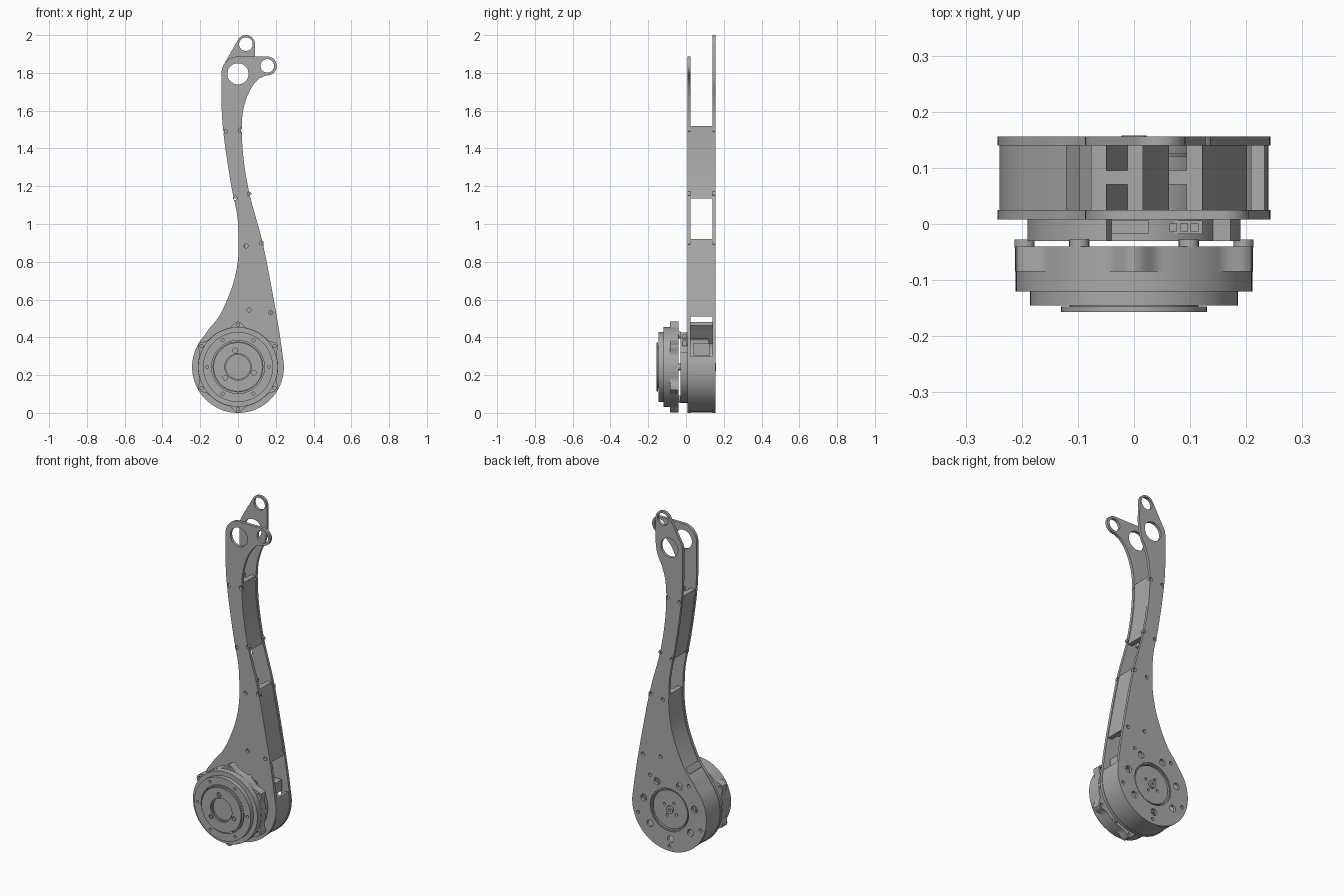
import bpy, bmesh, math
from math import sin, cos, radians

cube = bpy.data.objects.get("Cube")
if cube:
    bpy.data.objects.remove(cube, do_unlink=True)

grey = bpy.data.materials.new("machined grey")
grey.use_nodes = True
grey.diffuse_color = (0.4, 0.4, 0.4, 1)
grey.node_tree.nodes["Principled BSDF"].inputs["Base Color"].default_value = (0.4, 0.4, 0.4, 1)

HUB = (0, 0.243)     # hub axis in x, z
R = 0.243            # hub radius


def arc(c, r, a0, a1, n):
    return [(c[0] + r * cos(radians(a0 + (a1 - a0) * i / n)),
             c[1] + r * sin(radians(a0 + (a1 - a0) * i / n))) for i in range(n + 1)]


def circle(c, r, n=64):
    return arc(c, r, 0, 360, n)[:-1]


def ring_of(r, hole, count, start, n=12):
    return [circle(p, hole, n) for p in arc(HUB, r, start, start + 360, count)[:-1]]


def spline(pts, n=6):
    """Smooth path through the points."""
    p = [pts[0]] + pts + [pts[-1]]
    out = []
    for a, b, c, d in zip(p, p[1:], p[2:], p[3:]):
        for i in range(n):
            t = i / n
            out.append(tuple(0.5 * (2 * b[k] + (c[k] - a[k]) * t
                       + (2 * a[k] - 5 * b[k] + 4 * c[k] - d[k]) * t * t
                       + (3 * b[k] - a[k] - 3 * c[k] + d[k]) * t ** 3) for k in (0, 1)))
    return out + [pts[-1]]


def slab(name, loops, y0, y1):
    """Solid from x-z loops (outline first, then holes) between two depths."""
    cu = bpy.data.curves.new(name, "CURVE")
    cu.dimensions, cu.fill_mode, cu.extrude = "2D", "BOTH", (y1 - y0) / 2
    for loop in loops:
        sp = cu.splines.new("POLY")
        sp.points.add(len(loop) - 1)
        for q, (x, z) in zip(sp.points, loop):
            q.co = (x, z, 0, 1)
        sp.use_cyclic_u = True
    tmp = bpy.data.objects.new(name + " path", cu)
    bpy.context.collection.objects.link(tmp)
    bpy.context.view_layer.update()
    me = bpy.data.meshes.new_from_object(tmp.evaluated_get(bpy.context.evaluated_depsgraph_get()))
    bpy.data.objects.remove(tmp, do_unlink=True)
    bm = bmesh.new()
    bm.from_mesh(me)
    for v in bm.verts:
        x, z, d = v.co
        v.co = (x, (y0 + y1) / 2 - d, z)
    bmesh.ops.remove_doubles(bm, verts=bm.verts, dist=1e-5)
    bmesh.ops.recalc_face_normals(bm, faces=bm.faces)
    bm.to_mesh(me)
    bm.free()
    me.name = name
    me.materials.clear()
    me.materials.append(grey)
    ob = bpy.data.objects.new(name, me)
    bpy.context.collection.objects.link(ob)
    bpy.ops.object.select_all(action="DESELECT")
    ob.select_set(True)
    bpy.context.view_layer.objects.active = ob
    bpy.ops.object.shade_smooth_by_angle(angle=radians(25))
    return ob


def box(name, x0, x1, z0, z1, y0, y1):
    return slab(name, [[(x0, z0), (x1, z0), (x1, z1), (x0, z1)]], y0, y1)


# Side edges of the arm, from the hub upward
left = spline([(-0.186, 0.399), (-0.15, 0.45), (-0.095, 0.52), (-0.03, 0.67), (0, 0.81),
               (0.003, 0.93), (-0.005, 1.05), (-0.037, 1.21), (-0.072, 1.44),
               (-0.086, 1.6), (-0.087, 1.8)])
right = spline([(0.239, 0.285), (0.217, 0.44), (0.18, 0.65), (0.127, 0.915), (0.063, 1.15),
                (0.03, 1.34), (0.02, 1.5), (0.027, 1.6), (0.05, 1.68)])


def x_at(edge, z):
    for (xa, za), (xb, zb) in zip(edge, edge[1:]):
        if za <= z <= zb:
            return xa + (xb - xa) * (z - za) / (zb - za)
    return edge[-1][0]


# Front and back plates with their different upper lugs
PIVOT = (0, 1.8)
front_lug, back_lug = (0.155, 1.837), (0.042, 1.952)
front_head = (spline([(0.05, 1.68), (0.08, 1.735), (0.115, 1.772)]) + arc(front_lug, 0.05, -95, 90, 24)
              + arc(PIVOT, 0.087, 90, 175, 16))
back_head = (spline([(0.05, 1.68), (0.08, 1.745), (0.092, 1.83)]) + arc(back_lug, 0.048, 0, 150, 20)
             + arc(PIVOT, 0.087, 150, 175, 6))
base = arc(HUB, R, 140, 370, 64)
screw_holes = [circle(p, 0.011, 12) for p in
               [(-0.068, 1.49), (0.012, 1.497), (-0.016, 1.138), (0.06, 1.16),
                (0.042, 0.884), (0.125, 0.9), (0.058, 0.545), (0.173, 0.53)]]


def plate(name, head, lug, extra, y0, y1):
    outline = base[:-1] + right[:-1] + head + left[::-1][:-1]
    slab(name, [outline, circle((0, 1.795), 0.056), circle(lug, 0.036, 32)] + screw_holes + extra, y0, y1)


plate("front_plate", front_head, front_lug, [circle(HUB, 0.12)], 0.008, 0.025)
plate("back_plate", back_head, back_lug,
      [circle(HUB, 0.125)] + ring_of(0.17, 0.02, 7, 10, 20) + ring_of(0.215, 0.01, 5, 270),
      0.14, 0.156)

# Spacer walls with a rib, leaving windows between the segments
Y0, Y1, T = 0.025, 0.14, 0.028
for label, z0, z1 in (("upper", 1.135, 1.52), ("lower", 0.51, 0.92)):
    zs = [z0 + (z1 - z0) * i / 20 for i in range(21)]
    for side, edge, s in (("left", right, -1), ("right", left, 1)):
        outer = [(x_at(edge, z) + s * 0.004, z) for z in zs]
        inner = [(x + s * T, z) for x, z in outer]
        slab(f"{label}_{side}_wall", [outer + inner[::-1]], Y0, Y1)
    rib = [(x_at(left, z) + T, z) for z in zs] + [(x_at(right, z) - T, z) for z in zs[::-1]]
    slab(f"{label}_rib", [rib], 0.07, 0.095)

# Hub wall, running up the arm's right side
rim_edge = [(x_at(left, z) + 0.003, z) for z in (0.48, 0.46, 0.44, 0.42)]
rim_in = [(x + 0.025, z - 0.018) for x, z in rim_edge]
slab("hub_wall", [rim_edge + arc(HUB, R - 0.003, 140, 374, 64)
                  + arc(HUB, R - 0.028, 374, 140, 64) + rim_in[::-1]], Y0, Y1)

# Motor inside the hub and the bearing cap at the back
slab("motor_core", [circle(HUB, 0.15)], 0.025, 0.12)
slab("back_cap", [circle(HUB, 0.112)] + ring_of(0.045, 0.008, 4, 30), 0.12, 0.146)
slab("back_seal", [circle(HUB, 0.125), circle(HUB, 0.118)], 0.125, 0.15)
slab("back_boss", [circle(HUB, 0.022, 24), circle(HUB, 0.008, 12)], 0.146, 0.158)
box("inner_connector", 0.13, 0.2, 0.305, 0.37, 0.04, 0.125)

# Motor housing behind the front flange, with connectors on top
slab("rear_housing", [arc(HUB, 0.19, 105, 385, 64) + arc(HUB, 0.155, 25, 105, 24)], -0.03, 0.008)
box("wide_connector", -0.04, 0.026, 0.38, 0.415, -0.018, 0.006)
box("round_connector_base", 0.055, 0.122, 0.355, 0.38, -0.018, 0.006)
for i in range(3):
    x = 0.07 + 0.019 * i
    box(f"connector_pin_{i + 1}", x - 0.007, x + 0.007, 0.38, 0.39, -0.013, 0.001)
for i, p in enumerate(arc(HUB, 0.195, 0, 300, 5)):
    slab(f"standoff_{i + 1}", [circle(p, 0.018, 20)], -0.042, -0.028)

# Lobed clamp ring
lobed = []
for i in range(144):
    a = radians(i * 2.5)
    r = 0.212 + 0.029 * max(0, cos(6 * (a - radians(90)))) ** 3
    lobed.append((HUB[0] + r * cos(a), HUB[1] + r * sin(a)))
slab("clamp_ring", [lobed] + ring_of(0.222, 0.009, 6, 30), -0.085, -0.04)

# Stepped front gearbox cover
slab("gearbox_step", [circle(HUB, 0.211, 96)], -0.12, -0.085)
slab("gearbox_cover", [circle(HUB, 0.185, 96), circle(HUB, 0.14)] + ring_of(0.163, 0.008, 6, 0),
     -0.145, -0.12)
slab("output_seat", [circle(HUB, 0.134)], -0.14, -0.118)
slab("output_flange", [circle(HUB, 0.13), circle(HUB, 0.07)] + ring_of(0.088, 0.013, 3, 100, 16),
     -0.157, -0.147)
slab("output_hub", [circle(HUB, 0.115), circle(HUB, 0.064)], -0.148, -0.138)
slab("output_screw_heads", ring_of(0.088, 0.009, 3, 100), -0.155, -0.146)
